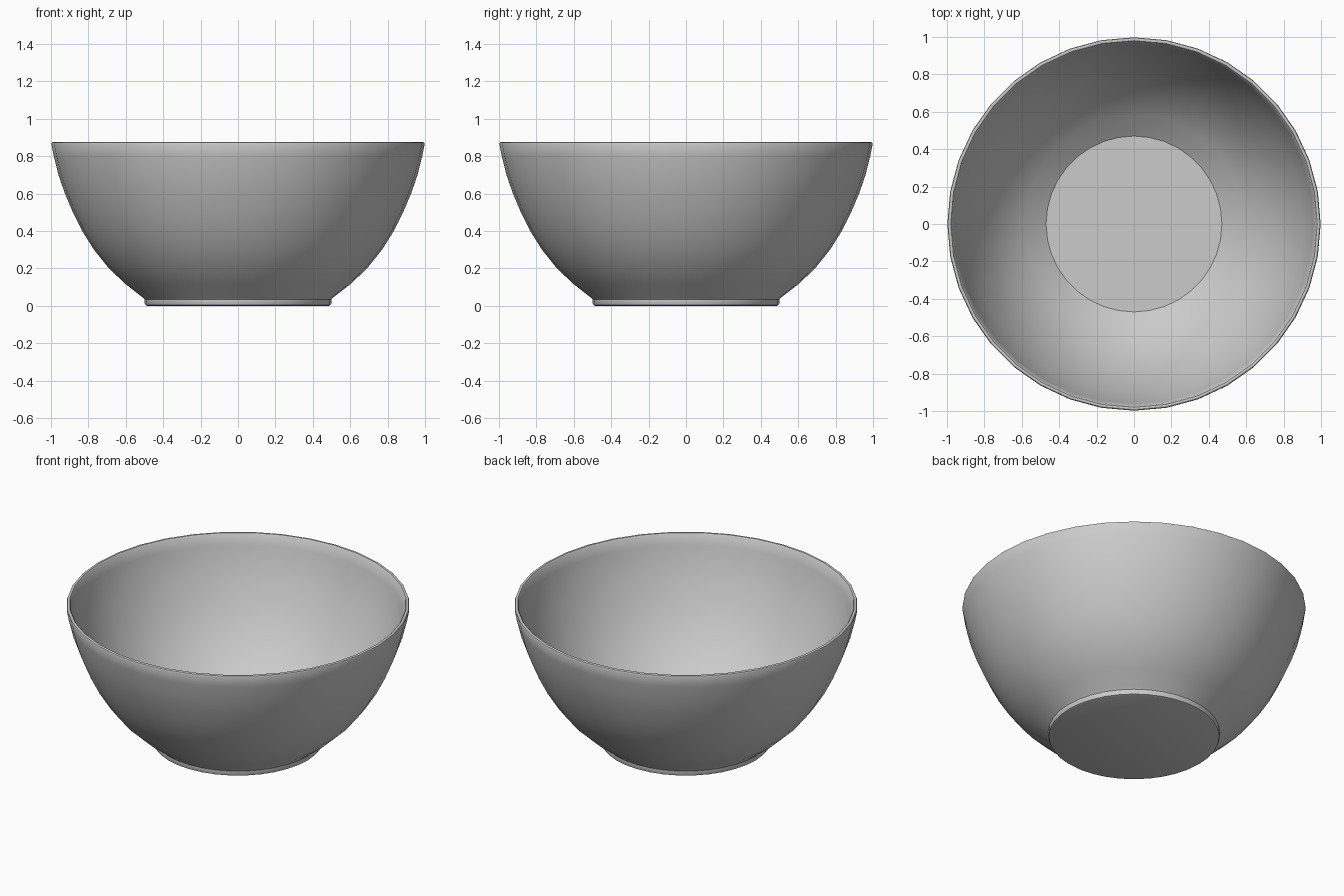
import bpy
import bmesh
from math import radians, tau
from mathutils import Matrix, Vector

if "Cube" in bpy.data.objects:
    bpy.data.objects.remove(bpy.data.objects["Cube"], do_unlink=True)

SIDES = 36
WALL = 0.025

grey = bpy.data.materials.new("plain grey")
grey.use_nodes = True
grey.diffuse_color = (0.6, 0.6, 0.6, 1)
grey.node_tree.nodes["Principled BSDF"].inputs["Base Color"].default_value = grey.diffuse_color

# Outer wall curve, from the foot up to the rim
wall = [Vector(p) for p in ((0.51, 0.045), (0.6, 0.115), (0.69, 0.2), (0.77, 0.3),
                            (0.833, 0.4), (0.883, 0.5), (0.925, 0.6),
                            (0.96, 0.7), (0.985, 0.8), (0.998, 0.865))]

# Inner wall: the outer curve moved inward along its normals
inner = []
for i in range(1, len(wall) - 1):
    along = (wall[i + 1] - wall[i - 1]).normalized()
    inner.append(wall[i] + WALL * Vector((-along.y, along.x)))

foot = [(0, 0), (0.485, 0), (0.495, 0.004), (0.499, 0.012), (0.499, 0.034)]
rim = [(0.995, 0.873), (0.989, 0.876), (0.98, 0.875), (0.974, 0.868)]
floor = [(0.47, 0.052), (0, 0.052)]
profile = foot + [tuple(p) for p in wall] + rim + [tuple(p) for p in reversed(inner)] + floor

# Bowl turned from the profile
bm = bmesh.new()
verts = [bm.verts.new((r, 0, z)) for r, z in profile]
edges = [bm.edges.new(pair) for pair in zip(verts, verts[1:])]
bmesh.ops.spin(bm, geom=verts + edges, cent=(0, 0, 0), axis=(0, 0, 1),
               angle=tau, steps=SIDES, use_merge=True)
bmesh.ops.remove_doubles(bm, verts=bm.verts, dist=0.0005)
bmesh.ops.recalc_face_normals(bm, faces=bm.faces)
mesh = bpy.data.meshes.new("bowl")
bm.to_mesh(mesh)
bm.free()
mesh.materials.append(grey)

bowl = bpy.data.objects.new("bowl", mesh)
bpy.context.collection.objects.link(bowl)
bpy.context.view_layer.objects.active = bowl
bowl.select_set(True)
bpy.ops.object.shade_smooth_by_angle(angle=radians(32))
